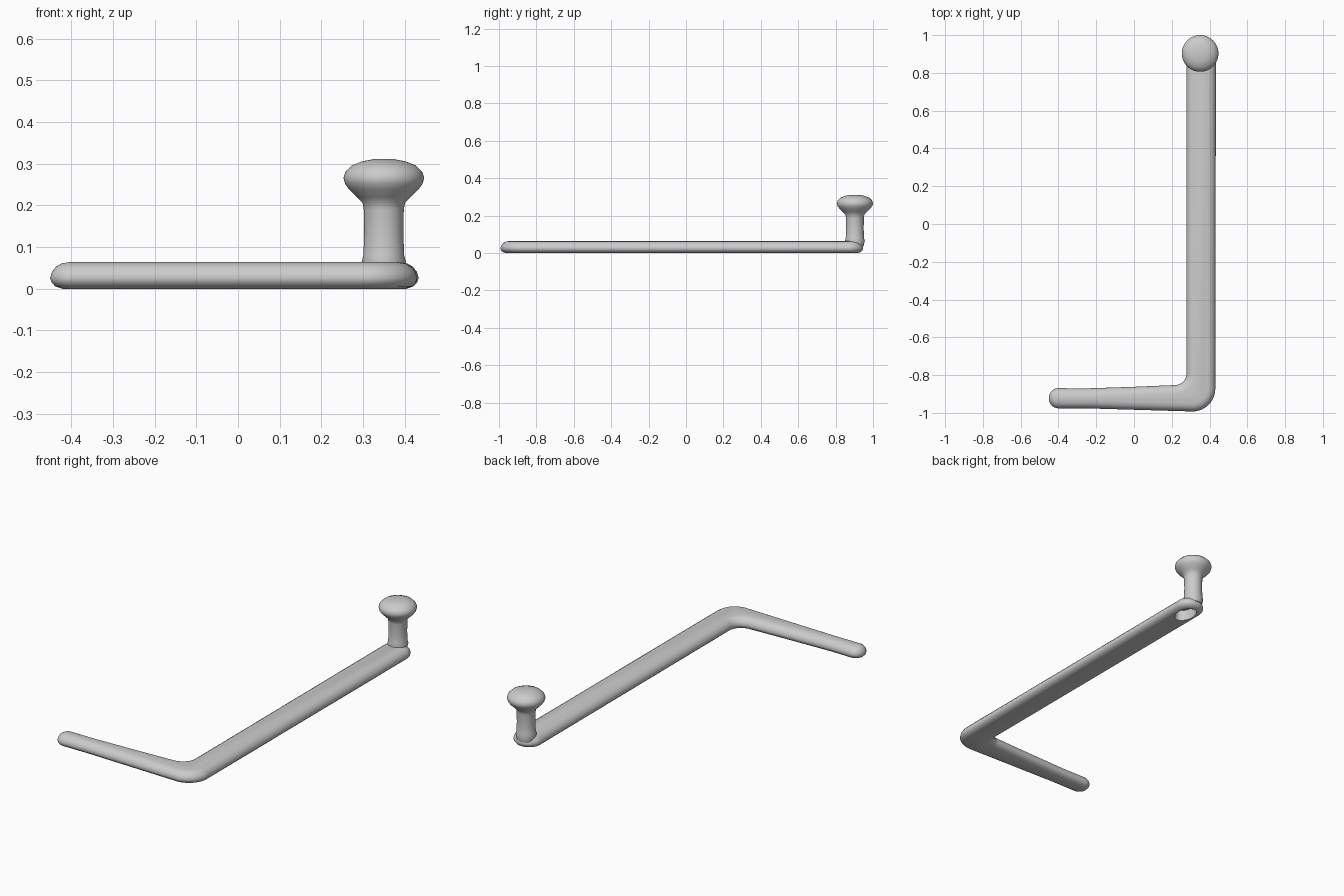
import bpy
import bmesh
from math import cos, sin, tan, pi, radians
from mathutils import Vector

cube = bpy.data.objects.get("Cube")
if cube:
    bpy.data.objects.remove(cube)

grey = bpy.data.materials.new("plain grey")
grey.use_nodes = True
grey.diffuse_color = (0.6, 0.6, 0.6, 1)
grey.node_tree.nodes["Principled BSDF"].inputs["Base Color"].default_value = (0.6, 0.6, 0.6, 1)


def finish(bm, name):
    """Turn a bmesh into a smooth shaded grey object."""
    bmesh.ops.recalc_face_normals(bm, faces=bm.faces)
    mesh = bpy.data.meshes.new(name)
    bm.to_mesh(mesh)
    bm.free()
    mesh.materials.append(grey)
    obj = bpy.data.objects.new(name, mesh)
    bpy.context.collection.objects.link(obj)
    bpy.ops.object.select_all(action="DESELECT")
    obj.select_set(True)
    bpy.context.view_layer.objects.active = obj
    bpy.ops.object.shade_smooth_by_angle(angle=radians(50))


def rounded_outline(corners, steps=12):
    """Clockwise outline with a fillet arc at every corner (x, y, radius)."""
    points = []
    for i, (x, y, r) in enumerate(corners):
        p = Vector((x, y))
        if not r:
            points.append(p)
            continue
        a = (Vector(corners[i - 1][:2]) - p).normalized()
        b = (Vector(corners[(i + 1) % len(corners)][:2]) - p).normalized()
        half = a.angle(b) / 2
        centre = p + (a + b).normalized() * r / sin(half)
        start = p + a * r / tan(half) - centre
        end = p + b * r / tan(half) - centre
        points += [centre + start.lerp(end, k / steps).normalized() * r
                   for k in range(steps + 1)]
    return points


def inset(points, d):
    """Move a clockwise outline inwards by d."""
    result = []
    for i, p in enumerate(points):
        u = (p - points[i - 1]).normalized()
        v = (points[(i + 1) % len(points)] - p).normalized()
        t = (u + v).normalized()
        result.append(p + Vector((t.y, -t.x)) * d / max(t.dot(u), 0.5))
    return result


def ellipse(bm, x, y, rx, ry, z, n=48):
    return [bm.verts.new((x + rx * cos(2 * pi * i / n), y + ry * sin(2 * pi * i / n), z))
            for i in range(n)]


def bridge(bm, low, high):
    for i in range(len(low)):
        bm.faces.new((low[i - 1], low[i], high[i], high[i - 1]))


# L-shaped flat bar with softly rounded edges
outline = rounded_outline([
    (0.277, 0.947, 0.076), (0.434, 0.947, 0.076), (0.43, -0.996, 0.12),
    (-0.25, -0.976, 0), (-0.451, -0.976, 0.052), (-0.451, -0.868, 0.052),
    (-0.27, -0.871, 0), (0, -0.862, 0), (0.277, -0.85, 0.06)])
section = [(0.03, 0), (0.012, 0.006), (0.003, 0.016), (0, 0.026),
           (0.004, 0.04), (0.014, 0.053), (0.028, 0.061), (0.045, 0.064)]
bm = bmesh.new()
rings = [[bm.verts.new((p.x, p.y, z)) for p in inset(outline, d)] for d, z in section]
for low, high in zip(rings, rings[1:]):
    bridge(bm, low, high)
bm.faces.new(rings[-1])

# Oval recess in the underside below the knob
mouth = ellipse(bm, 0.354, 0.845, 0.047, 0.07, 0)
roof = ellipse(bm, 0.354, 0.845, 0.044, 0.066, 0.058)
bridge(bm, mouth, roof)
bm.faces.new(roof)
border = [bm.edges.get((loop[i - 1], loop[i]))
          for loop in (rings[0], mouth) for i in range(len(loop))]
bmesh.ops.triangle_fill(bm, edges=border, use_beauty=True, normal=(0, 0, -1))
finish(bm, "bar")

# Turned post and mushroom knob
profile = [(0.044, 0.06), (0.053, 0.066), (0.049, 0.08), (0.047, 0.13), (0.048, 0.19),
           (0.051, 0.206), (0.064, 0.22), (0.083, 0.238), (0.093, 0.252), (0.097, 0.266),
           (0.092, 0.281), (0.077, 0.296), (0.052, 0.306), (0.025, 0.311)]
profile[0] = (0.046, 0.035)
bm = bmesh.new()
rings = [ellipse(bm, 0.35, 0.903, r, r, z) for r, z in profile]
for low, high in zip(rings, rings[1:]):
    bridge(bm, low, high)
bm.faces.new(rings[0])
bm.faces.new(rings[-1])
finish(bm, "knob")
